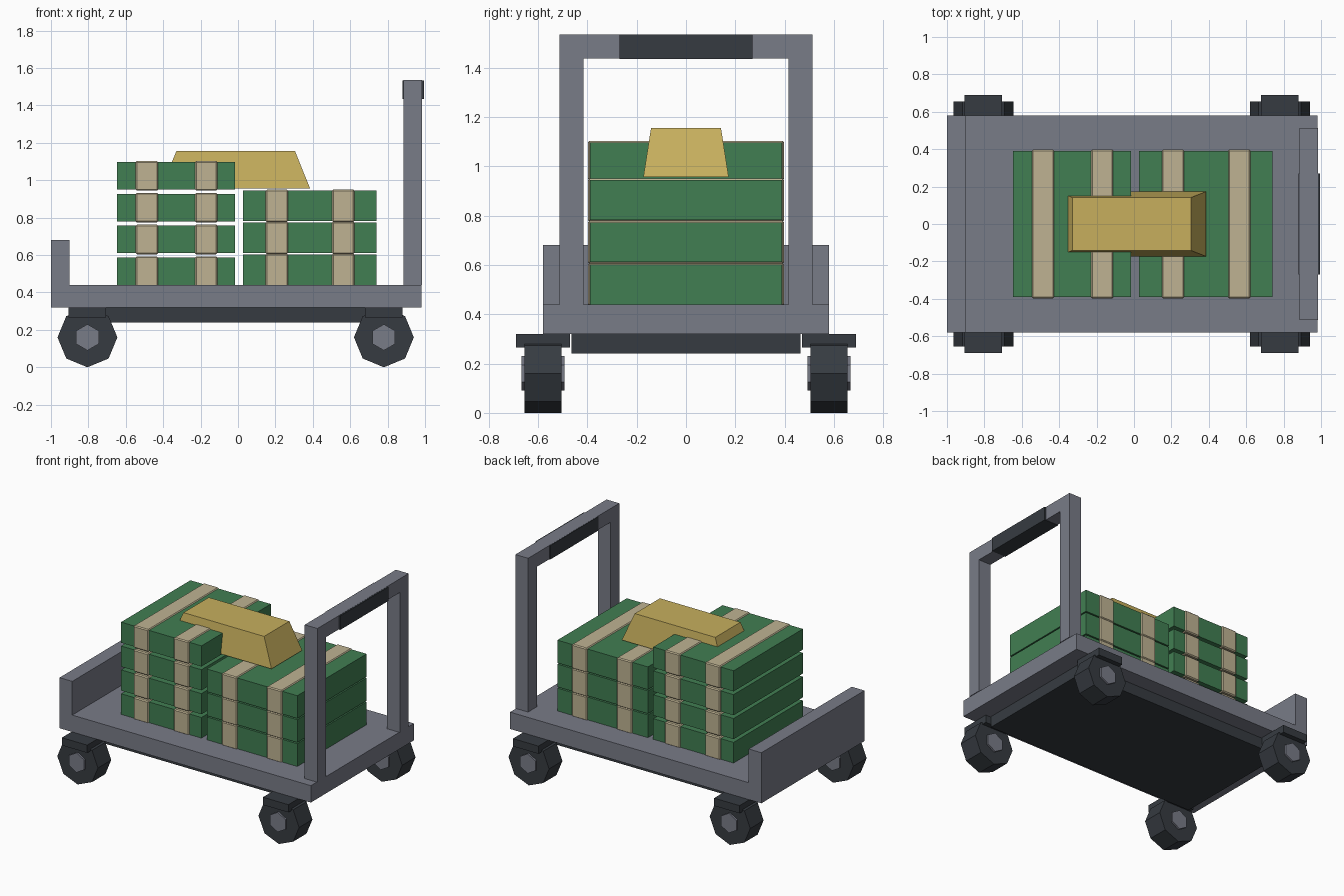
import bpy
import bmesh
from math import pi
from mathutils import Matrix, Vector

if "Cube" in bpy.data.objects:
    bpy.data.objects.remove(bpy.data.objects["Cube"], do_unlink=True)


def material(name, rgb):
    mat = bpy.data.materials.new(name)
    mat.use_nodes = True
    color = (*rgb, 1)
    mat.diffuse_color = color
    mat.node_tree.nodes["Principled BSDF"].inputs["Base Color"].default_value = color
    return mat


steel = material("grey steel", (0.19, 0.20, 0.245))
rubber = material("dark rubber", (0.037, 0.044, 0.053))
green = material("note green", (0.053, 0.21, 0.085))
paper = material("paper band", (0.52, 0.45, 0.29))
gold = material("gold", (0.57, 0.43, 0.11))


def finish(name, bm, mat):
    bmesh.ops.recalc_face_normals(bm, faces=bm.faces)
    mesh = bpy.data.meshes.new(name)
    bm.to_mesh(mesh)
    bm.free()
    mesh.materials.append(mat)
    obj = bpy.data.objects.new(name, mesh)
    bpy.context.collection.objects.link(obj)
    return obj


def box(name, xs, ys, zs, mat, chamfer=0):
    """Box between two limits on each axis."""
    bm = bmesh.new()
    bmesh.ops.create_cube(bm, size=1)
    for v in bm.verts:
        v.co = Vector([(lo + hi) / 2 + c * (hi - lo)
                       for c, (lo, hi) in zip(v.co, (xs, ys, zs))])
    if chamfer:
        bmesh.ops.bevel(bm, geom=bm.edges[:], offset=chamfer, segments=1, affect='EDGES')
    return finish(name, bm, mat)


def disc(name, sides, radius, width, center, mat):
    """Many-sided cylinder lying along y, with one corner at the top."""
    bm = bmesh.new()
    bmesh.ops.create_cone(bm, cap_ends=True, segments=sides,
                          radius1=radius, radius2=radius, depth=width)
    top = max(bm.verts, key=lambda v: v.co.y)
    spin = Vector((0, 1)).angle_signed(top.co.xy)
    bm.transform(Matrix.Translation(center) @ Matrix.Rotation(pi / 2, 4, 'X')
                 @ Matrix.Rotation(spin, 4, 'Z'))
    return finish(name, bm, mat)


# Deck, end wall and underside tray
box("deck", (-1, 0.98), (-0.58, 0.58), (0.32, 0.44), steel)
box("end_wall", (-1, -0.9), (-0.58, 0.58), (0.44, 0.68), steel)
box("underside_tray", (-0.86, 0.84), (-0.465, 0.465), (0.24, 0.32), rubber)

# Casters
for end, x in (("rear", -0.805), ("handle", 0.78)):
    for side, s in (("right", -1), ("left", 1)):
        tag = f"{end}_{side}"
        y = s * 0.58
        box(f"caster_mount_{tag}", (x - 0.1, x + 0.1), (y - 0.11, y + 0.11),
            (0.265, 0.32), rubber)
        disc(f"wheel_{tag}", 8, 0.16, 0.15, (x, y, 0.16), rubber)
        disc(f"hub_{tag}", 6, 0.07, 0.176, (x, y, 0.16), steel)

# Push handle
for side, s in (("right", -1), ("left", 1)):
    box(f"handle_post_{side}", (0.885, 0.985), sorted((s * 0.415, s * 0.513)),
        (0.44, 1.535), steel)
box("handle_bar", (0.885, 0.985), (-0.415, 0.415), (1.437, 1.535), steel)
box("handle_grip", (0.88, 0.995), (-0.27, 0.27), (1.435, 1.534), rubber)


def stack(name, xs, layers, height, pitch, band_starts):
    """Pile of banknote bundles, each held by two paper bands."""
    for i in range(layers):
        z = 0.44 + i * pitch
        box(f"{name}_bundle_{i + 1}", xs, (-0.39, 0.39), (z, z + height), green)
        for j, x in enumerate(band_starts):
            box(f"{name}_band_{i + 1}_{j + 1}", (x, x + 0.12), (-0.398, 0.398),
                (z - 0.006, z + height + 0.006), paper, 0.007)


stack("tall_stack", (-0.648, -0.015), 4, 0.147, 0.17, (-0.547, -0.23))
stack("short_stack", (0.027, 0.74), 3, 0.162, 0.171, (0.148, 0.503))

# Gold bar: a box tapered towards the top
bar = box("gold_bar", (-0.41, 0.385), (-0.173, 0.173), (0.957, 1.155), gold)
for v in bar.data.vertices:
    if v.co.z > 1:
        v.co.x += 0.08 if v.co.x < 0 else -0.08
        v.co.y *= 0.82
